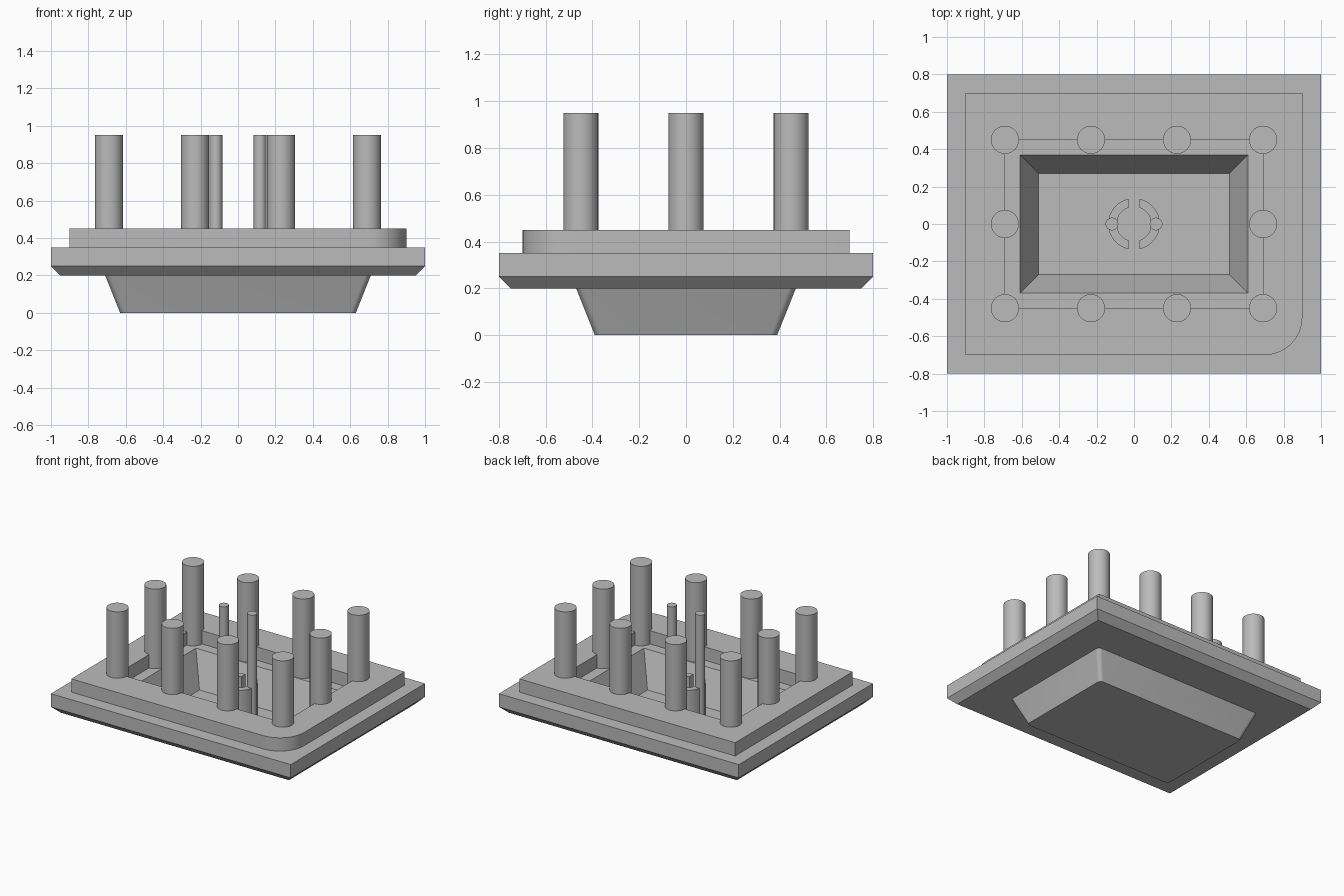
import bpy, bmesh, math
from mathutils import Matrix

if "Cube" in bpy.data.objects:
    bpy.data.objects.remove(bpy.data.objects["Cube"], do_unlink=True)

grey = bpy.data.materials.new("plain_grey")
grey.use_nodes = True
GREY = (0.5, 0.5, 0.5, 1)
grey.diffuse_color = GREY
grey.node_tree.nodes["Principled BSDF"].inputs["Base Color"].default_value = GREY


def finish(name, bm):
    bmesh.ops.remove_doubles(bm, verts=bm.verts, dist=1e-5)
    bmesh.ops.recalc_face_normals(bm, faces=bm.faces)
    mesh = bpy.data.meshes.new(name)
    bm.to_mesh(mesh)
    bm.free()
    mesh.materials.append(grey)
    obj = bpy.data.objects.new(name, mesh)
    bpy.context.collection.objects.link(obj)
    bpy.ops.object.select_all(action="DESELECT")
    obj.select_set(True)
    bpy.context.view_layer.objects.active = obj
    bpy.ops.object.shade_smooth_by_angle(angle=math.radians(30))
    return obj


def rounded_rect(hx, hy, z, radii=(0, 0, 0, 0), steps=8):
    """Corners run counter-clockwise from +x +y."""
    points = []
    for i, (sx, sy) in enumerate(((1, 1), (-1, 1), (-1, -1), (1, -1))):
        r = radii[i]
        for k in range(steps + 1):
            a = math.pi / 2 * (i + k / steps)
            points.append((sx * (hx - r) + r * math.cos(a),
                           sy * (hy - r) + r * math.sin(a), z))
    return points


def loft(name, loops):
    """Skin the loops in order and cap both ends, dropping collapsed corners."""
    bm = bmesh.new()
    rings = []
    for loop in loops:
        ring, seen = [], {}
        for p in loop:
            key = tuple(round(c, 5) for c in p)
            if key not in seen:
                seen[key] = bm.verts.new(p)
            ring.append(seen[key])
        rings.append(ring)

    def face(verts):
        verts = list(dict.fromkeys(verts))
        if len(verts) > 2:
            bm.faces.new(verts)

    for low, high in zip(rings, rings[1:]):
        for i in range(len(low)):
            j = (i + 1) % len(low)
            face((low[i], low[j], high[j], high[i]))
    face(rings[0][::-1])
    face(rings[-1])
    return finish(name, bm)


def post(name, x, y, radius, bottom, top, sides=32):
    bm = bmesh.new()
    bmesh.ops.create_cone(bm, cap_ends=True, segments=sides, radius1=radius,
                          radius2=radius, depth=top - bottom,
                          matrix=Matrix.Translation((x, y, (top + bottom) / 2)))
    return finish(name, bm)


# Housing: tapered bowl, chamfered flange, raised rim with one round corner, cavity
soft = (0.03,) * 4
key_corner = (0, 0, 0, 0.2)
loft("housing", [
    rounded_rect(0.63, 0.39, 0, soft),
    rounded_rect(0.71, 0.47, 0.2, soft),
    rounded_rect(0.95, 0.75, 0.2),
    rounded_rect(1.0, 0.8, 0.25),
    rounded_rect(1.0, 0.8, 0.35),
    rounded_rect(0.9, 0.7, 0.35, key_corner),
    rounded_rect(0.9, 0.7, 0.45, key_corner),
    rounded_rect(0.69, 0.45, 0.45),
    rounded_rect(0.69, 0.45, 0.35),
    rounded_rect(0.61, 0.37, 0.35),
    rounded_rect(0.51, 0.27, 0.1),
])

# Contact posts around the rim
for y, row in ((-0.45, "front"), (0.45, "back")):
    for i in range(4):
        post(f"{row}_post_{i + 1}", -0.69 + 0.46 * i, y, 0.075, 0.3, 0.95)
for side, label in ((1, "left"), (-1, "right")):
    post(f"{label}_post", side * 0.69, 0, 0.075, 0.3, 0.95)

# Split ring in the cavity with a thin pin on each half
GAP, INNER, OUTER = 0.03, 0.092, 0.138
for side, label in ((1, "left"), (-1, "right")):
    outline = []
    for radius, way in ((OUTER, 1), (INNER, -1)):
        end = math.acos(GAP / radius)
        for k in range(17):
            a = way * end * (k / 8 - 1)
            outline.append((side * radius * math.cos(a), radius * math.sin(a)))
    loft(f"{label}_half_ring", [[(x, y, z) for x, y in outline] for z in (0.09, 0.4)])
    post(f"{label}_thin_pin", side * 0.118, 0, 0.034, 0.09, 0.95, 24)
